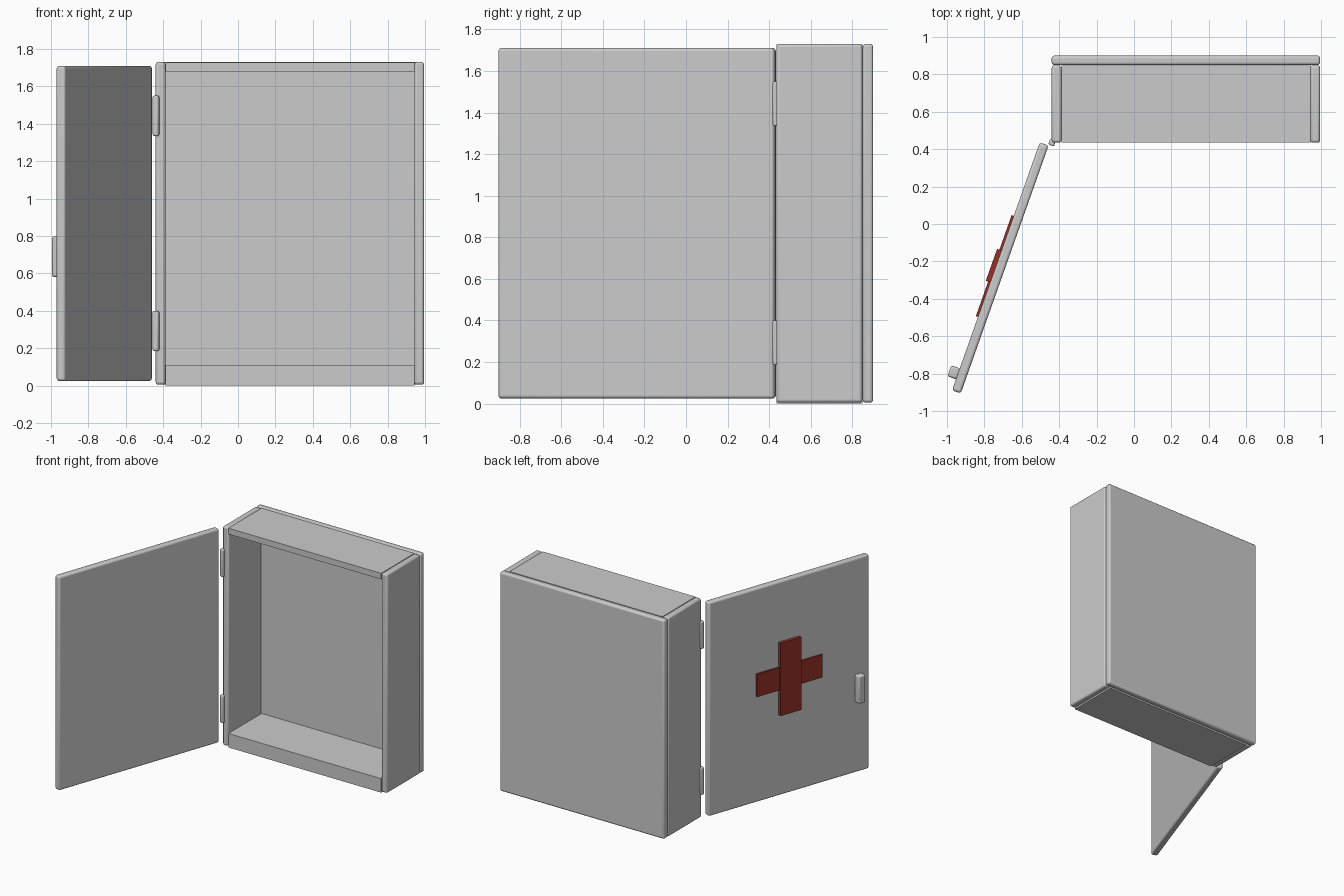
import bpy
from math import radians
from mathutils import Matrix

if "Cube" in bpy.data.objects:
    bpy.data.objects.remove(bpy.data.objects["Cube"])

red = bpy.data.materials.new("red")
red.diffuse_color = (0.30, 0.03, 0.02, 1)
red.use_nodes = True
red.node_tree.nodes["Principled BSDF"].inputs["Base Color"].default_value = red.diffuse_color


def box(name, lo, hi, bevel=0.0, matrix=None, material=None):
    """Axis-aligned box between two corners, optionally bevelled and placed by a matrix."""
    size = [b - a for a, b in zip(lo, hi)]
    centre = [(a + b) / 2 for a, b in zip(lo, hi)]
    bpy.ops.mesh.primitive_cube_add(size=1)
    ob = bpy.context.object
    ob.name = name
    ob.data.transform(Matrix.Translation(centre) @ Matrix.Diagonal((*size, 1)))
    if matrix:
        ob.matrix_world = matrix
    if material:
        ob.data.materials.append(material)
    if bevel:
        mod = ob.modifiers.new("bevel", "BEVEL")
        mod.width = bevel
        mod.segments = 3
        bpy.ops.object.shade_smooth_by_angle(angle=radians(30))
    return ob


# Cabinet body
box("back_panel", (-0.44, 0.85, 0.005), (0.995, 0.90, 1.73), 0.014)
box("left_side", (-0.44, 0.435, 0.005), (-0.388, 0.848, 1.73), 0.014)
box("right_side", (0.943, 0.435, 0.005), (0.995, 0.848, 1.73), 0.014)
box("top_panel", (-0.388, 0.435, 1.68), (0.943, 0.848, 1.727))
box("bottom_panel", (-0.388, 0.435, 0.0), (0.943, 0.848, 0.11))

# Open door: local x runs towards the hinge, local y points to the outer face
door = Matrix.Translation((-0.715, -0.235, 0)) @ Matrix.Rotation(radians(70.5), 4, "Z")
box("door", (-0.703, -0.025, 0.025), (0.703, 0.025, 1.71), 0.014, door)

# Red cross on the outer face
box("cross_horizontal", (-0.287, 0.02, 0.86), (0.287, 0.037, 1.04), 0, door, red)
box("cross_vertical", (-0.09, 0.02, 0.662), (0.09, 0.05, 1.235), 0, door, red)

# Door handle
box("handle", (-0.64, 0.02, 0.58), (-0.578, 0.073, 0.80), 0.012, door)

# Hinges
pivot = Matrix.Translation((-0.438, 0.435, 0)) @ Matrix.Rotation(radians(70.5), 4, "Z")
for name, z0, z1 in (("lower_hinge", 0.185, 0.40), ("upper_hinge", 1.335, 1.55)):
    box(name, (-0.016, -0.016, z0), (0.016, 0.016, z1), 0.008, pivot)
